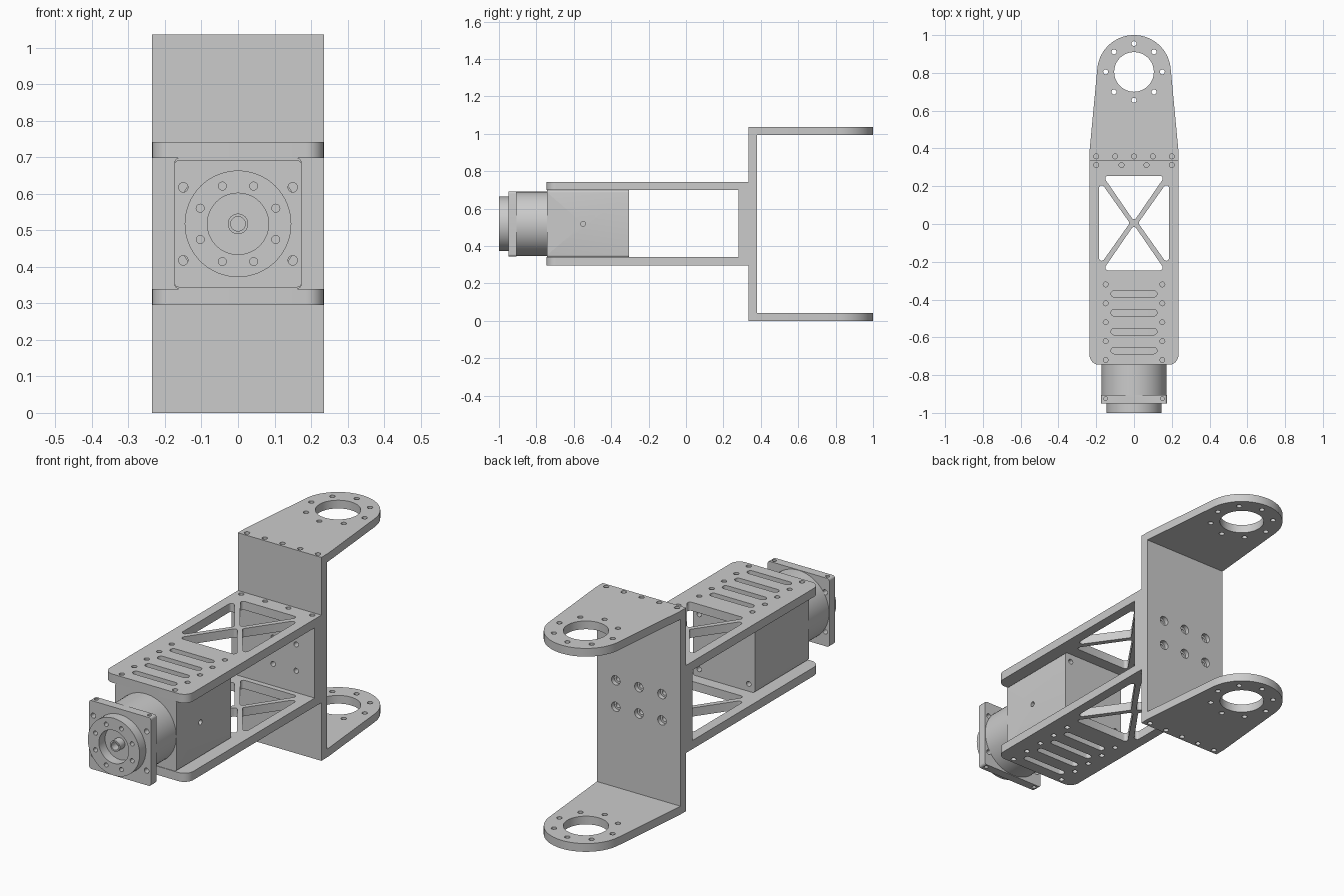
import bpy, bmesh
from math import cos, sin, radians, pi, tan
from mathutils import Vector

cube = bpy.data.objects.get("Cube")
if cube:
    bpy.data.objects.remove(cube, do_unlink=True)

grey = bpy.data.materials.new("plain grey")
grey.use_nodes = True
COLOUR = (0.6, 0.6, 0.6, 1)
grey.diffuse_color = COLOUR
grey.node_tree.nodes["Principled BSDF"].inputs["Base Color"].default_value = COLOUR

MID = 0.518          # height of the motor axis
HALF = 0.235         # half width of the brackets


def arc(x, y, r, start=0, end=360, n=24):
    """Points along an arc; a full turn leaves out the repeated end point."""
    steps = n if end - start == 360 else n - 1
    angles = [radians(start + (end - start) * i / steps) for i in range(n)]
    return [(x + r * cos(a), y + r * sin(a)) for a in angles]


def rounded(points, r, n=6):
    """Polygon with every corner filleted to radius r."""
    pts, out = [Vector(p) for p in points], []
    for i, p in enumerate(pts):
        a = (pts[i - 1] - p).normalized()
        b = (pts[(i + 1) % len(pts)] - p).normalized()
        half = a.angle(b) / 2
        centre = p + (a + b).normalized() * (r / sin(half))
        reach = r / tan(half)
        u = (p + a * reach - centre).normalized()
        v = (p + b * reach - centre).normalized()
        for k in range(n):
            t = k / (n - 1)
            out.append(tuple(centre + u.slerp(v, t).normalized() * r))
    return out


def rectangle(x0, y0, x1, y1):
    return [(x0, y0), (x1, y0), (x1, y1), (x0, y1)]


def plate(name, outline, low, high, holes=(), axis="Z"):
    """Flat part with holes, extruded from low to high along Z or Y."""
    curve = bpy.data.curves.new(name, "CURVE")
    curve.dimensions = "2D"
    curve.fill_mode = "BOTH"
    curve.extrude = (high - low) / 2
    for loop in [outline, *holes]:
        spline = curve.splines.new("POLY")
        spline.points.add(len(loop) - 1)
        for point, (x, y) in zip(spline.points, loop):
            point.co = (x, y, 0, 1)
        spline.use_cyclic_u = True
    obj = bpy.data.objects.new(name, curve)
    bpy.context.collection.objects.link(obj)
    middle = (low + high) / 2
    if axis == "Y":
        obj.rotation_euler.x = pi / 2
        obj.location.y = middle
    else:
        obj.location.z = middle
    bpy.ops.object.select_all(action="DESELECT")
    obj.select_set(True)
    bpy.context.view_layer.objects.active = obj
    bpy.ops.object.convert(target="MESH")
    obj = bpy.context.object
    bm = bmesh.new()
    bm.from_mesh(obj.data)
    bmesh.ops.remove_doubles(bm, verts=bm.verts, dist=0.0001)
    bmesh.ops.recalc_face_normals(bm, faces=bm.faces)
    bm.to_mesh(obj.data)
    bm.free()
    obj.data.materials.clear()
    obj.data.materials.append(grey)
    bpy.ops.object.shade_smooth_by_angle(angle=radians(30))
    return obj


def drill(obj, spots, r, depth):
    """Blind holes: each spot is a position and the direction of drilling."""
    bm = bmesh.new()
    for position, direction in spots:
        turn = Vector(direction).to_track_quat("Z", "Y").to_matrix().to_4x4()
        turn.translation = position
        bmesh.ops.create_cone(bm, cap_ends=True, segments=16, radius1=r,
                              radius2=r, depth=depth * 2, matrix=turn)
    mesh = bpy.data.meshes.new("drill")
    bm.to_mesh(mesh)
    bm.free()
    mesh.materials.append(grey)
    cutter = bpy.data.objects.new("drill", mesh)
    bpy.context.collection.objects.link(cutter)
    cutter.hide_render = True
    bpy.context.view_layer.objects.active = obj
    mod = obj.modifiers.new("holes", "BOOLEAN")
    mod.object, mod.solver = cutter, "EXACT"
    bpy.ops.object.modifier_apply(modifier=mod.name)
    bpy.data.objects.remove(cutter, do_unlink=True)


def hole(x, y, r=0.013):
    return arc(x, y, r, n=16)


def mirrored(loop, x_sign=1, y_sign=1, cy=0.0):
    return [(x * x_sign, cy + (y - cy) * y_sign) for x, y in loop]


# Fork: two arms with a bearing hole and bolt circle, joined by a back wall
arm = [(-HALF, 0.335), (HALF, 0.335), (HALF, 0.39)]
arm += arc(0, 0.805, 0.195, 5, 175, 40) + [(-HALF, 0.39)]
arm_holes = [arc(0, 0.805, 0.105, n=48)]
arm_holes += [hole(x, y) for x, y in arc(0, 0.805, 0.15, n=8)]
arm_holes += [hole(x / 10, 0.358) for x in range(-2, 3)]
plate("fork_lower_arm", arm, 0, 0.042, arm_holes)
plate("fork_upper_arm", arm, 0.994, 1.036, arm_holes)

bolts = [(x, MID + z) for x in (-0.13, 0, 0.13) for z in (-0.067, 0.067)]
wall = rectangle(-HALF, -0.994, HALF, -0.042)
wall = mirrored(wall, 1, -1)
plate("fork_wall_front", wall, 0.335, 0.358, [hole(*b) for b in bolts], "Y")
plate("fork_wall_back", wall, 0.358, 0.38, [hole(*b, 0.024) for b in bolts], "Y")

# Motor cradle: end block and two lightened side plates
plate("cradle_end", rectangle(-HALF, 0.34, HALF, 0.698), 0.282, 0.335,
      [hole(*b) for b in bolts], "Y")

side = arc(-HALF + 0.05, -0.695, 0.05, 180, 270, 10)
side += arc(HALF - 0.05, -0.695, 0.05, 270, 359.9, 10)
side += [(HALF, 0.335), (-HALF, 0.335)]
end_window = rounded([(-0.165, 0.255), (0, 0.015), (0.165, 0.255)], 0.014)
side_window = rounded([(-0.185, 0.235), (-0.185, -0.225), (-0.022, 0.005)], 0.014)
cradle_holes = [end_window, mirrored(end_window, 1, -1, 0.005),
                side_window, mirrored(side_window, -1)]
for i in range(4):
    y = -0.37 - i / 10
    cradle_holes.append(arc(0.105, y, 0.017, -90, 90, 10)
                        + arc(-0.105, y, 0.017, 90, 270, 10))
cradle_holes += [hole(x, -0.32 - i / 10) for x in (-0.15, 0.15) for i in range(5)]
cradle_holes += [hole(x, 0.312) for x in (-0.2, -0.066, 0.066, 0.2)]
plate("cradle_lower_plate", side, 0.296, 0.34, cradle_holes)
plate("cradle_upper_plate", side, 0.698, 0.742, cradle_holes)

# Motor body with screw holes in the rear and one side
body = plate("motor_body", rounded(rectangle(-0.174, 0.34, 0.174, 0.698), 0.012),
             -0.742, -0.305, axis="Y")
rear = [((x, -0.305, MID + z), (0, 1, 0)) for x in (-0.14, 0.14) for z in (-0.14, 0.14)]
drill(body, rear + [((0.174, -0.55, MID), (1, 0, 0))], 0.013, 0.03)

# Gearbox barrel, mounting flange, output ring and hollow shaft
plate("gearbox_barrel", arc(0, MID, 0.172, n=64), -0.905, -0.742, axis="Y")
flange_holes = [hole(x, MID + z) for x in (-0.15, 0.15) for z in (-0.1, 0.1)]
flange = plate("mounting_flange",
               rounded(rectangle(-0.174, MID - 0.174, 0.174, MID + 0.174), 0.012),
               -0.95, -0.905, flange_holes, "Y")
drill(flange, [((x, -0.925, MID + s * 0.174), (0, 0, s))
               for x in (-0.15, 0.15) for s in (-1, 1)], 0.01, 0.02)
ring_holes = [arc(0, MID, 0.084, n=48)]
ring_holes += [hole(x, z, 0.011) for x, z in arc(0, MID, 0.112, 22.5, 382.5, 8)]
plate("output_ring", arc(0, MID, 0.146, n=64), -1, -0.95, ring_holes, "Y")
plate("output_shaft", arc(0, MID, 0.028, n=32), -0.99, -0.95,
      [arc(0, MID, 0.02, n=32)], "Y")
